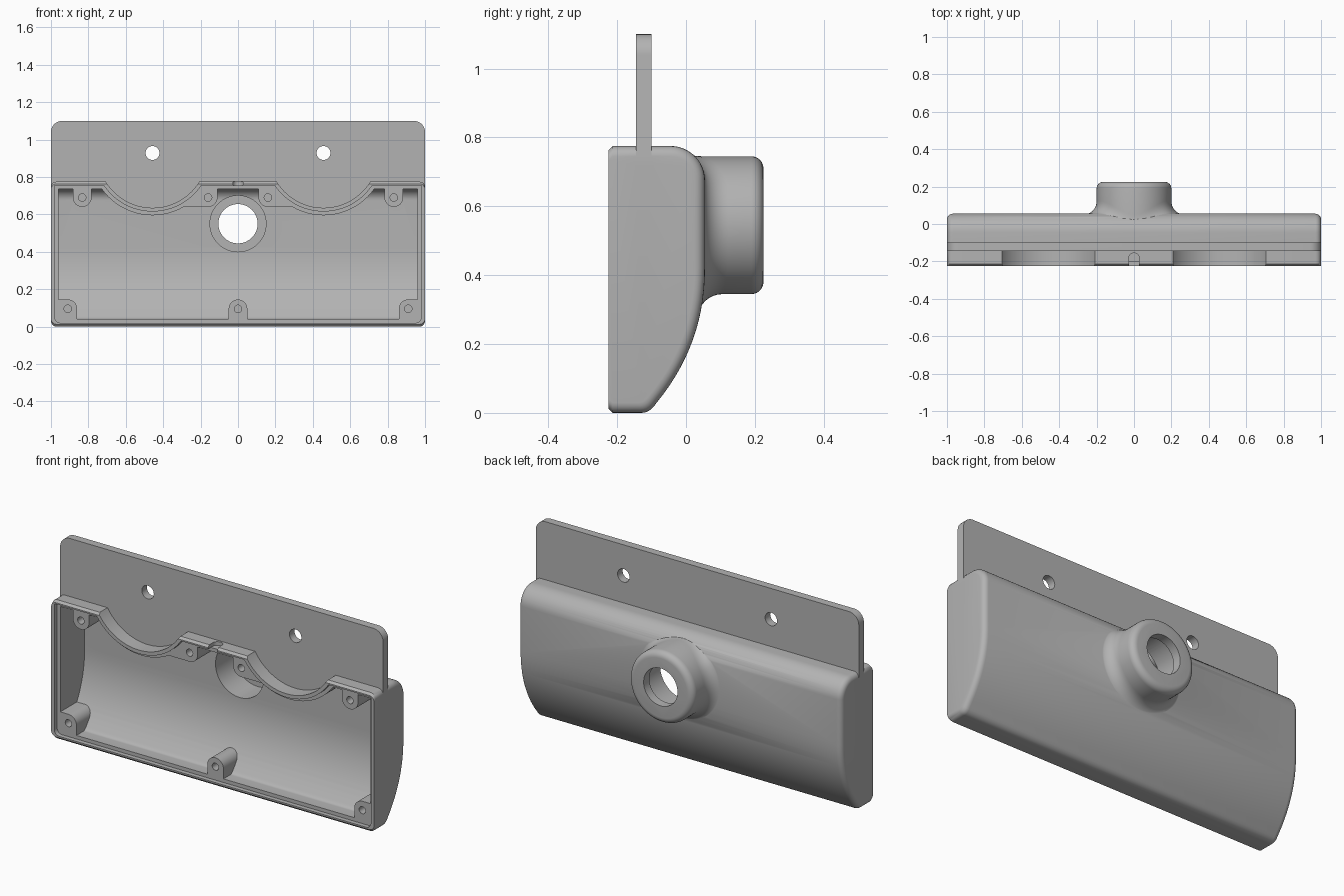
import bpy, bmesh
from math import sin, cos, pi, radians, sqrt

if "Cube" in bpy.data.objects:
    bpy.data.objects.remove(bpy.data.objects["Cube"])

grey = bpy.data.materials.new("plain grey")
grey.use_nodes = True
grey.diffuse_color = (0.45, 0.45, 0.45, 1)
grey.node_tree.nodes["Principled BSDF"].inputs["Base Color"].default_value = (0.45, 0.45, 0.45, 1)


# ---- helpers ----
def loft(name, rings):
    """Closed solid skinned through rings of equal point count."""
    bm = bmesh.new()
    loops = [[bm.verts.new(p) for p in ring] for ring in rings]
    n = len(loops[0])
    for a, b in zip(loops, loops[1:]):
        for i in range(n):
            j = (i + 1) % n
            bm.faces.new((a[i], a[j], b[j], b[i]))
    bm.faces.new(loops[0])
    bm.faces.new(loops[-1])
    bmesh.ops.recalc_face_normals(bm, faces=bm.faces)
    mesh = bpy.data.meshes.new(name)
    bm.to_mesh(mesh)
    bm.free()
    mesh.materials.append(grey)
    ob = bpy.data.objects.new(name, mesh)
    bpy.context.collection.objects.link(ob)
    return ob


def prism(name, pts, y0, y1):
    """Outline in x and z, extruded along y."""
    return loft(name, [[(x, y, z) for x, z in pts] for y in (y0, y1)])


def arc(cx, cz, r, a0, a1, n=8):
    return [(cx + r * cos(radians(a0 + (a1 - a0) * i / n)),
             cz + r * sin(radians(a0 + (a1 - a0) * i / n))) for i in range(n + 1)]


def rod(name, cx, cz, r, y0, y1, n=64):
    return prism(name, arc(cx, cz, r, 0, 360, n)[:-1], y0, y1)


def combine(ob, tool, operation):
    """Apply a boolean and remove the tool."""
    mod = ob.modifiers.new("cut", 'BOOLEAN')
    mod.operation, mod.solver, mod.object = operation, 'EXACT', tool
    bpy.context.view_layer.update()
    deps = bpy.context.evaluated_depsgraph_get()
    mesh = bpy.data.meshes.new_from_object(ob.evaluated_get(deps))
    ob.modifiers.clear()
    ob.data = mesh
    bpy.data.objects.remove(tool)


def cut(ob, tool):
    combine(ob, tool, 'DIFFERENCE')


def curve(p, c, q, n):
    return [tuple((1 - t) ** 2 * a + 2 * t * (1 - t) * b + t * t * d
                  for a, b, d in zip(p, c, q)) for t in [i / n for i in range(n + 1)]]


# ---- side outline of the housing, shrunk inward by d ----
BACK, TOP = 0.055, 0.775


def profile(d, front=-0.225):
    e = 0.012
    start = (-0.085 - 0.77 * d, 0.03 + 0.64 * d)
    pts = [(front, e + d), (front + e, d)]
    pts += curve((-0.13 - 0.25 * d, d), (-0.103 - 0.6 * d, d), start, 5)[:-1]
    pts += curve(start, (BACK - d, 0.2 + 0.3 * d), (BACK - d, 0.42), 14)
    pts += arc(-0.045, 0.675, 0.1 - d, 0, 90, 12)
    return pts + [(front + e, TOP - d), (front, TOP - e - d)]


def back_y(z):
    """Depth of the housing's rear surface at height z."""
    pts = [p for p in profile(0)[6:-2]]
    for (ya, za), (yb, zb) in zip(pts, pts[1:]):
        if za <= z <= zb and zb > za:
            return ya + (yb - ya) * (z - za) / (zb - za)
    return BACK


# ---- housing shell with rounded ends ----
R = 0.03
ends = [(1 - R + R * sin(a), R * (1 - cos(a))) for a in [i * pi / 10 for i in range(6)]]
stations = [(-x, d) for x, d in reversed(ends)] + ends
housing = loft("wall_mount_housing", [[(x, y, z) for y, z in profile(d)] for x, d in stations])

# ---- rear collar with a rounded rim and a flared foot ----
COLLAR_Z = 0.545
N = 72


def collar_section(t):
    up = max(0, sin(t))
    foot = 0.265 - 0.039 * up * up
    y = back_y(COLLAR_Z + foot * sin(t)) - 0.003
    rows = [(0.165 + 0.035 * sin(a), 0.19 + 0.035 * cos(a)) for a in [i * pi / 12 for i in range(7)]]
    rows += [(foot - (foot - 0.2) * cos(a), y + 0.07 * (1 - sin(a)))
             for a in [i * pi / 16 for i in range(9)]]
    return rows + [(foot - 0.01, y - 0.03), (0.15, -0.1)]


angles = [2 * pi * i / N for i in range(N)]
sections = [collar_section(t) for t in angles]
collar = loft("collar", [[(s[k][0] * cos(t), s[k][1], COLLAR_Z + s[k][0] * sin(t))
                          for s, t in zip(sections, angles)] for k in range(len(sections[0]))])
combine(housing, collar, 'UNION')

# ---- upright mounting plate with rounded top corners ----
plate = prism("plate", [(-1, 0.72), (1, 0.72)] + arc(0.94, 1.04, 0.06, 0, 90)
              + arc(-0.94, 1.04, 0.06, 90, 180), -0.145, -0.1)
combine(housing, plate, 'UNION')

# ---- scoops in the front of the top wall, and plate holes ----
HOLE_X, HOLE_Z = 0.457, 0.928
for s in (-1, 1):
    cut(housing, rod("scoop", s * HOLE_X, HOLE_Z, 0.293, -0.3, -0.145, 96))
    cut(housing, rod("plate_hole", s * HOLE_X, HOLE_Z, 0.037, -0.3, 0, 32))

# ---- cavity, keeping the scoop walls and screw posts solid ----
cavity = loft("cavity", [[(x, y, z) for y, z in profile(0.04, -0.3)] for x in (-0.96, 0.96)])
P = 0.05
LOW, HIGH = 0.095, 0.69
posts = [arc(0, LOW, P, 0, 180, 16) + [(-P, -0.1), (P, -0.1)]]
for s in (-1, 1):
    cut(cavity, rod("scoop_wall", s * HOLE_X, HOLE_Z, 0.333, -0.4, -0.1, 96))
    corner = arc(0.91, LOW, P, 180, 90) + [(1.1, LOW + P), (1.1, -0.1), (0.86, -0.1)]
    outer = arc(0.833, HIGH, P, 180, 360, 16) + [(0.833 + P, 0.9), (0.833 - P, 0.9)]
    inner = arc(0.16, HIGH, P, 180, 270) + [(0.3, HIGH - P), (0.3, 0.9), (0.11, 0.9)]
    posts += [[(s * x, z) for x, z in shape] for shape in (corner, outer, inner)]
for shape in posts:
    cut(cavity, prism("post", shape, -0.5, 0.3))
cut(housing, cavity)

# ---- stepped lip around the open front ----
lip = prism("lip", arc(-0.95, 0.05, 0.03, 180, 270) + arc(0.95, 0.05, 0.03, 270, 360)
            + [(0.98, 0.755), (-0.98, 0.755)], -0.3, -0.2)
for s in (-1, 1):
    cut(lip, rod("lip_scoop", s * HOLE_X, HOLE_Z, 0.313, -0.4, 0, 96))
cut(housing, lip)

# ---- collar bore and through hole ----
cut(housing, rod("bore", 0, 0.55, 0.15, 0, 0.175))
cut(housing, rod("through_hole", 0, 0.55, 0.105, -0.05, 0.3))

# ---- screw holes in the posts ----
screws = [(0, LOW)] + [(s * x, z) for s in (-1, 1)
                       for x, z in ((0.91, LOW), (0.833, HIGH), (0.16, HIGH))]
for x, z in screws:
    cut(housing, rod("screw_hole", x, z, 0.02, -0.3, -0.1, 24))

# ---- small cable groove in the middle of the top wall ----
groove = [(x, y) for x, y in arc(0, -0.183, 0.028, 0, 180, 12)] + [(-0.028, -0.3), (0.028, -0.3)]
cut(housing, loft("groove", [[(x, y, z) for x, y in groove] for z in (0.755, 0.9)]))

# ---- smooth curved areas, keep hard edges ----
bpy.ops.object.select_all(action='DESELECT')
housing.select_set(True)
bpy.context.view_layer.objects.active = housing
bpy.ops.object.shade_smooth_by_angle(angle=radians(30))
